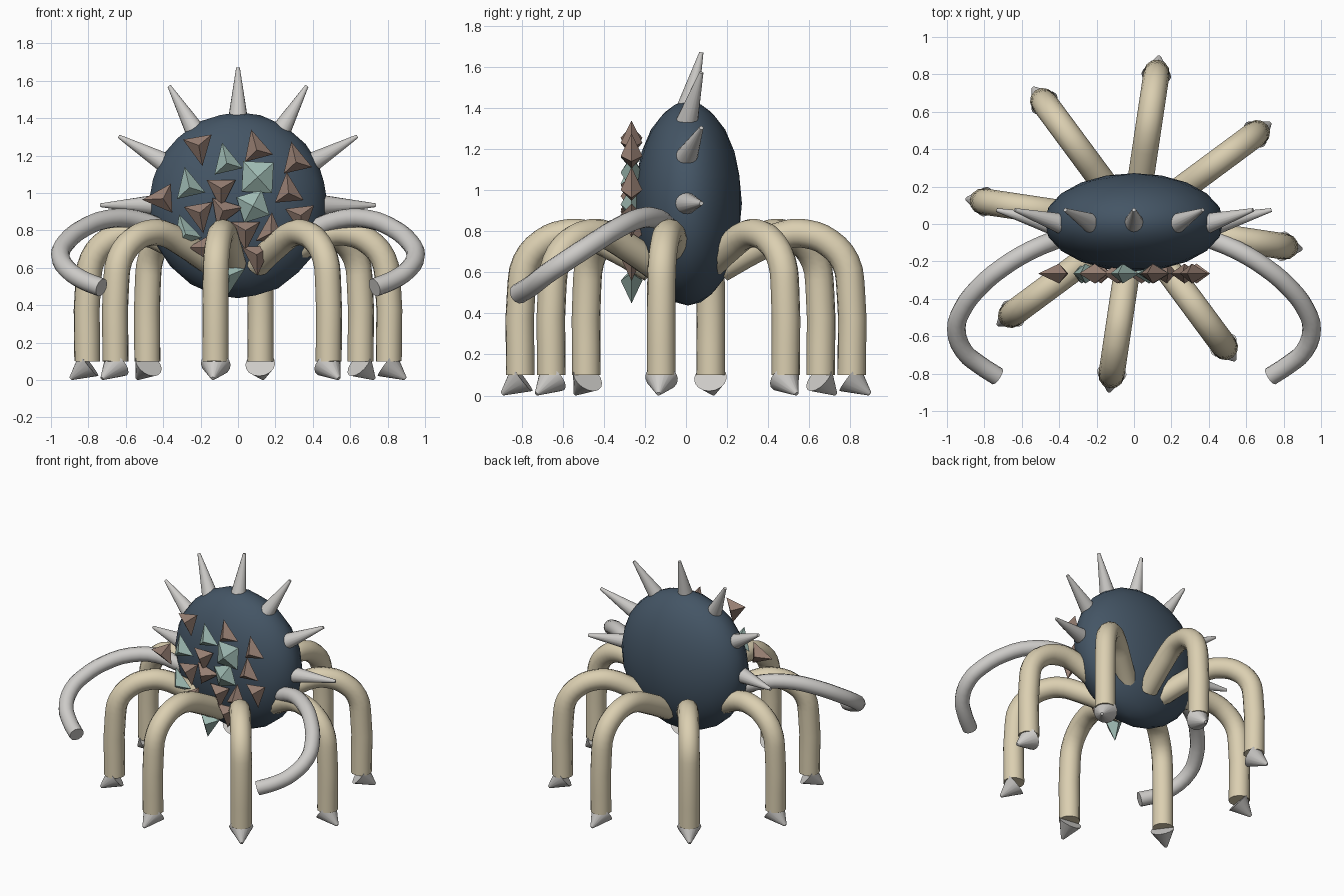
import bpy
import math
from mathutils import Vector, Matrix

if "Cube" in bpy.data.objects:
    bpy.data.objects.remove(bpy.data.objects["Cube"], do_unlink=True)


def material(name, rgb):
    linear = [((c / 255 + 0.055) / 1.055) ** 2.4 for c in rgb] + [1.0]
    mat = bpy.data.materials.new(name)
    mat.use_nodes = True
    mat.diffuse_color = linear
    mat.node_tree.nodes["Principled BSDF"].inputs["Base Color"].default_value = linear
    return mat


slate = material("slate_blue", (68, 85, 101))
cream = material("cream", (219, 207, 177))
bone = material("pale_grey", (205, 203, 200))
brown = material("dusty_brown", (150, 126, 114))
teal = material("pale_teal", (158, 186, 178))


def finish(obj, name, mat, smooth=True):
    obj.name = name
    obj.data.materials.clear()
    obj.data.materials.append(mat)
    if smooth:
        bpy.ops.object.select_all(action="DESELECT")
        obj.select_set(True)
        bpy.context.view_layer.objects.active = obj
        bpy.ops.object.shade_smooth_by_angle(angle=math.radians(50))
    return obj


def tube(name, points, radius, mat):
    """Round tube with capped ends along a smooth path."""
    curve = bpy.data.curves.new(name, "CURVE")
    curve.dimensions = "3D"
    curve.bevel_depth = radius
    curve.bevel_resolution = 4
    curve.resolution_u = 3
    curve.use_fill_caps = True
    spline = curve.splines.new("BEZIER")
    spline.bezier_points.add(len(points) - 1)
    for knot, p in zip(spline.bezier_points, points):
        knot.co = p
        knot.handle_left_type = knot.handle_right_type = "AUTO"
    obj = bpy.data.objects.new(name, curve)
    bpy.context.collection.objects.link(obj)
    bpy.ops.object.select_all(action="DESELECT")
    obj.select_set(True)
    bpy.context.view_layer.objects.active = obj
    bpy.ops.object.convert(target="MESH")
    return finish(bpy.context.view_layer.objects.active, name, mat)


def cone(name, base, tip, radius, mat):
    """Slightly blunt cone from a base centre to a tip."""
    base, tip = Vector(base), Vector(tip)
    axis = tip - base
    bpy.ops.mesh.primitive_cone_add(vertices=16, radius1=radius, radius2=0.01,
                                    depth=axis.length, location=(base + tip) / 2)
    obj = bpy.context.object
    obj.rotation_euler = axis.to_track_quat("Z", "Y").to_euler()
    return finish(obj, name, mat)


# Flattened round body
centre_z = 0.935
bpy.ops.mesh.primitive_ico_sphere_add(subdivisions=3, radius=1, location=(0, 0.01, centre_z))
body = bpy.context.object
body.scale = (0.48, 0.262, 0.497)
finish(body, "body", slate)

# Eight arched legs with claws, evenly spread around the body
leg_path = [(0.17, 0.62), (0.36, 0.725), (0.5, 0.785), (0.6, 0.785),
            (0.7, 0.745), (0.785, 0.65), (0.81, 0.52), (0.815, 0.1)]
for i in range(8):
    turn = Matrix.Rotation(math.radians(-8.5 + 45 * i), 3, "Z")
    tube(f"leg_{i + 1}", [turn @ Vector((r, 0, z)) for r, z in leg_path], 0.07, cream)
    cone(f"claw_{i + 1}", turn @ Vector((0.805, 0, 0.085)),
         turn @ Vector((0.905, 0, 0.008)), 0.08, bone)

# Fan of spikes over the top, leaning back
for i in range(7):
    a = math.radians(30 * i)
    c, s = math.cos(a), math.sin(a)
    cone(f"back_spike_{i + 1}", (0.44 * c, 0, centre_z + 0.44 * s),
         (0.735 * c, 0.075, centre_z + 0.735 * s), 0.056, bone)

# Pair of curved tusks
tusk_path = [(0.38, -0.07, 0.8), (0.55, -0.14, 0.86), (0.7, -0.23, 0.86),
             (0.83, -0.34, 0.81), (0.92, -0.46, 0.735), (0.95, -0.56, 0.67),
             (0.91, -0.68, 0.59), (0.83, -0.75, 0.535), (0.73, -0.815, 0.495)]
for side, label in ((1, "left"), (-1, "right")):
    tube(f"{label}_tusk", [(side * x, y, z) for x, y, z in tusk_path], 0.05, bone)


def crystal(name, x, z, angle, sides, size, mat):
    """Double pyramid; a three sided one has one longer point."""
    verts = [(0, -0.053, 0), (0, 0.053, 0)]
    for k in range(sides):
        a = math.radians(angle) + math.tau * k / sides
        r = size * (1.25 if k == 0 and sides == 3 else 1)
        verts.append((r * math.cos(a), 0, r * math.sin(a)))
    faces = []
    for k in range(sides):
        p, q = 2 + k, 2 + (k + 1) % sides
        faces += [(0, p, q), (1, q, p)]
    mesh = bpy.data.meshes.new(name)
    mesh.from_pydata(verts, [], faces)
    obj = bpy.data.objects.new(name, mesh)
    obj.location = (x, -0.265, z)
    bpy.context.collection.objects.link(obj)
    finish(obj, name, mat, smooth=False)


# Crystals scattered over the front: x, z, direction of the long point
brown_spots = [(-.21, 1.255, -80), (.1, 1.23, 105), (.31, 1.165, 103), (-.4, .97, 183),
               (-.09, 1.025, -90), (.27, 1, 95), (-.205, .895, -80), (-.08, .905, 10),
               (.335, .88, -83), (.175, .785, 87), (.04, .8, -90), (-.175, .71, -60),
               (.1, .67, -88)]
teal_spots = [(-.06, 1.16, 103), (-.26, 1.03, 103), (-.28, .78, 108), (-.045, .56, -97)]
for label, spots, mat in (("brown", brown_spots, brown), ("teal", teal_spots, teal)):
    for i, (x, z, angle) in enumerate(spots):
        crystal(f"{label}_crystal_{i + 1}", x, z, angle, 3, 0.09, mat)
crystal("upper_square_crystal", .105, 1.085, 42, 4, 0.115, teal)
crystal("lower_square_crystal", .08, .93, 62, 4, 0.1, teal)
